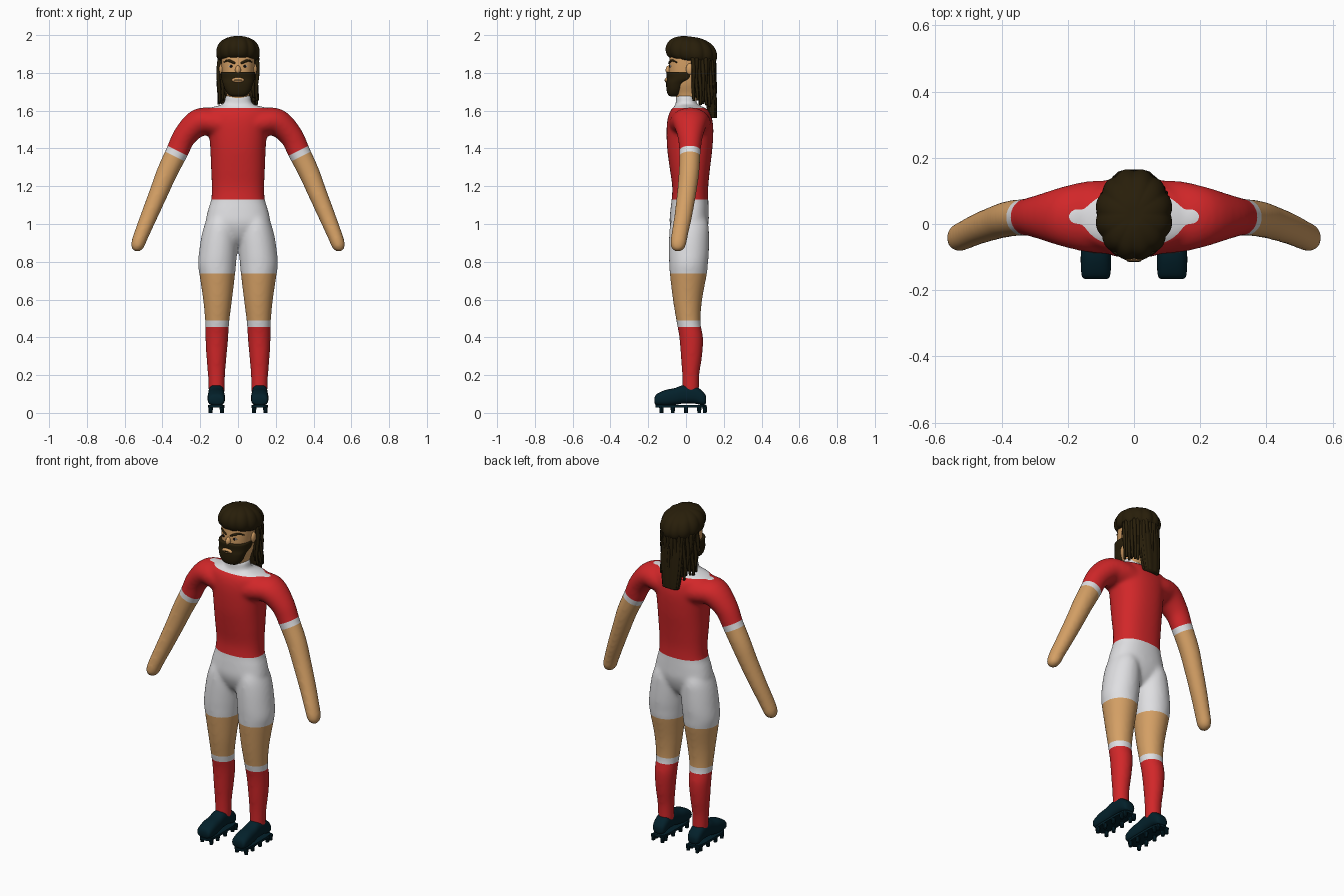
import bpy, bmesh
from math import sin, cos, pi
from mathutils import Vector

cube = bpy.data.objects.get("Cube")
if cube:
    bpy.data.objects.remove(cube, do_unlink=True)


def material(name, r, g, b):
    m = bpy.data.materials.new(name)
    m.use_nodes = True
    m.diffuse_color = (r, g, b, 1)
    node = m.node_tree.nodes["Principled BSDF"]
    node.inputs["Base Color"].default_value = (r, g, b, 1)
    node.inputs["Roughness"].default_value = 0.8
    return m


RED = material("shirt red", 0.64, 0.02, 0.022)
WHITE = material("kit white", 0.74, 0.74, 0.76)
SKIN = material("skin", 0.66, 0.35, 0.13)
HAIR = material("dark brown hair", 0.021, 0.013, 0.003)
NAVY = material("boot navy", 0.001, 0.015, 0.024)
EYE = material("eye black", 0.006, 0.004, 0.003)


# Loft helpers
def flow(rows, k=4):
    """Catmull-Rom interpolation through rows of numbers."""
    out = []
    for i in range(len(rows) - 1):
        a, b, c, d = (rows[max(0, min(len(rows) - 1, i + j))] for j in (-1, 0, 1, 2))
        for s in range(k):
            t = s / k
            out.append([q + 0.5 * t * (r - p + t * (2 * p - 5 * q + 4 * r - e + t * (3 * (q - r) + e - p)))
                        for p, q, r, e in zip(a, b, c, d)])
    return out + [list(rows[-1])]


def loft(bm, rings, n=24, p=2.0, ripple=0.0):
    """Skin a row of rings, each a centre and two half-axis vectors."""
    def power(x):
        return (1 if x > 0 else -1) * abs(x) ** (2 / p)
    loops = []
    for c, u, v in rings:
        loop = []
        for i in range(n):
            a = 2 * pi * i / n
            f = 1 + ripple * (abs(sin(6 * a)) - 0.6)
            loop.append(bm.verts.new(c + f * (u * power(cos(a)) + v * power(sin(a)))))
        loops.append(loop)
    faces = [bm.faces.new(loops[0][::-1]), bm.faces.new(loops[-1])]
    for lo, hi in zip(loops, loops[1:]):
        for i in range(n):
            j = (i + 1) % n
            faces.append(bm.faces.new((lo[i], lo[j], hi[j], hi[i])))
    bmesh.ops.recalc_face_normals(bm, faces=faces)


def stack(rows, cx=0, tilt=0):
    """Rings stacked upward: z, half width, front y, back y, optional x."""
    out = []
    for z, hx, y0, y1, *x in rows:
        h = (y1 - y0) / 2
        out.append((Vector((cx * x[0] if x else cx, (y0 + y1) / 2, z)),
                    Vector((hx, 0, 0)), Vector((0, h, -tilt * h))))
    return out


def tube(rows):
    """Rings along a path: x, y, z, in-plane radius, depth radius."""
    pts = [Vector(r[:3]) for r in rows]
    out = []
    for i, r in enumerate(rows):
        t = pts[min(i + 1, len(pts) - 1)] - pts[max(i - 1, 0)]
        u = t.cross(Vector((0, 1, 0))).normalized()
        out.append((pts[i], u * r[3], Vector((0, r[4], 0))))
    return out


def finish(name, bm, mat, smooth=True):
    me = bpy.data.meshes.new(name)
    bm.to_mesh(me)
    bm.free()
    me.materials.append(mat)
    for f in me.polygons:
        f.use_smooth = smooth
    ob = bpy.data.objects.new(name, me)
    bpy.context.scene.collection.objects.link(ob)
    return ob


def part(name, rings, mat, smooth=True, **kw):
    bm = bmesh.new()
    loft(bm, rings, **kw)
    return finish(name, bm, mat, smooth)


def ball(name, c, size, mat):
    bm = bmesh.new()
    bmesh.ops.create_uvsphere(bm, u_segments=16, v_segments=10, radius=1)
    for v in bm.verts:
        v.co = Vector(c) + v.co * Vector(size)
    return finish(name, bm, mat)


# Body: torso, legs and arms fused into one smooth skin
bm = bmesh.new()
torso = [(0.89, .05, -.02, .06), (.93, .1, -.06, .095), (1.0, .167, -.086, .119), (1.07, .16, -.083, .12),
         (1.13, .142, -.076, .118), (1.2, .139, -.073, .118), (1.3, .143, -.087, .128),
         (1.4, .147, -.1, .14), (1.5, .156, -.103, .145), (1.56, .168, -.097, .138),
         (1.598, .17, -.084, .122), (1.615, .15, -.07, .1), (1.628, .1, -.057, .07),
         (1.64, .074, -.054, .056), (1.682, .07, -.053, .053)]
loft(bm, stack(flow(torso)), n=40, p=2.3)
leg = [(.1, .043, -.02, .07, .113), (.2, .046, -.021, .071, .114), (.3, .054, -.028, .086, .114),
       (.4, .061, -.036, .091, .112), (.48, .064, -.05, .077, .11), (.6, .077, -.07, .086, .108),
       (.735, .095, -.086, .111, .11), (.785, .101, -.089, .116, .111), (.84, .101, -.091, .121, .107),
       (.93, .096, -.09, .122, .099), (1.0, .083, -.084, .118, .093), (1.07, .06, -.06, .09, .085)]
arm = [(.05, .02, 1.52, .09, .112), (.14, .022, 1.54, .075, .108), (.21, .022, 1.536, .073, .092),
       (.282, .022, 1.466, .063, .068), (.322, .021, 1.383, .06, .057), (.375, .016, 1.275, .056, .055),
       (.416, .005, 1.175, .051, .052), (.472, -.015, 1.04, .045, .048), (.513, -.034, .94, .04, .045),
       (.531, -.041, .89, .037, .042), (.538, -.043, .865, .027, .03), (.54, -.044, .854, .01, .012)]
for side in (1, -1):
    loft(bm, stack(flow(leg), side), n=32)
    loft(bm, tube([[side * r[0]] + r[1:] for r in flow(arm)]), n=32)
body = finish("body_and_kit", bm, RED)
remesh = body.modifiers.new("fuse", 'REMESH')
remesh.mode = 'VOXEL'
remesh.voxel_size = 0.008
soften = body.modifiers.new("soften", 'SMOOTH')
soften.iterations = 22
graph = bpy.context.evaluated_depsgraph_get()
fused = bpy.data.meshes.new_from_object(body.evaluated_get(graph))
body.modifiers.clear()
body.data = fused
fused.materials.append(WHITE)
fused.materials.append(SKIN)

# Kit colours: cut clean hems, then colour faces between them
SHORTS, KNEE, SOCK, BAND, CUFF, HAND = 1.13, .738, .49, .455, -1.091, -1.058
bm = bmesh.new()
bm.from_mesh(fused)
collar = max(v.co.z for v in bm.verts if .195 < abs(v.co.x) < .208)
cuts = [((0, 0, z), (0, 0, 1)) for z in (collar, SHORTS, KNEE, SOCK, BAND)]
for side in (1, -1):
    n = Vector((.45 * side, 0, -.89))
    cuts += [(n * d / n.length_squared, n) for d in (CUFF, HAND)]
for co, no in cuts:
    bmesh.ops.bisect_plane(bm, geom=bm.verts[:] + bm.edges[:] + bm.faces[:],
                           dist=1e-5, plane_co=co, plane_no=no)
for f in bm.faces:
    c = f.calc_center_median()
    d = .45 * abs(c.x) - .89 * c.z
    f.smooth = True
    if abs(c.x) > .225 and c.z > .8:
        f.material_index = 2 if d > HAND else 1 if d > CUFF else 0
    elif c.z > SHORTS:
        f.material_index = 1 if c.z > collar else 0
    else:
        f.material_index = 1 if c.z > KNEE else 2 if c.z > SOCK else 1 if c.z > BAND else 0
bm.to_mesh(fused)
bm.free()

# Head and beard
head = [(1.64, .058, -.045, .05), (1.69, .062, -.058, .07), (1.74, .076, -.084, .09),
        (1.8, .084, -.09, .11), (1.87, .088, -.088, .12), (1.93, .083, -.08, .12), (1.965, .05, -.04, .08)]
part("head", stack(flow(head)), SKIN, n=40, p=2.4)
beard = [(1.676, .03, -.082, -.04), (1.684, .05, -.095, -.03), (1.71, .068, -.103, -.015),
         (1.745, .08, -.105, .005), (1.77, .088, -.102, .055), (1.8, .09, -.104, .062), (1.806, .086, -.1, .058)]
part("beard", stack(flow(beard)), HAIR, n=40, p=2.4)


# Face details sit on the front of the head
def face_y(x):
    return .016 - .104 * (1 - abs(x / .088) ** 2.4) ** (1 / 2.4)


ball("nose", (0, -.09, 1.815), (.015, .018, .024), SKIN)
ball("lips", (0, -.101, 1.762), (.034, .012, .014), SKIN)
ball("mouth_line", (0, -.112, 1.762), (.022, .003, .0035), HAIR)
for side, word in ((1, "left"), (-1, "right")):
    ball(word + "_eye_white", (side * .037, face_y(.037), 1.835), (.013, .004, .006), WHITE)
    ball(word + "_pupil", (side * .036, face_y(.036) - .003, 1.835), (.008, .004, .007), EYE)
    brow = [(side * x, face_y(x), z, r, .007) for x, z, r in
            ((.014, 1.85, .005), (.035, 1.86, .007), (.055, 1.866, .006), (.076, 1.855, .003))]
    part(word + "_brow", tube(flow(brow)), HAIR, n=10)
    ball(word + "_ear", (side * .088, .02, 1.82), (.012, .02, .03), SKIN)

# Hair: ridged cap, hanging locks and a thick tail
cap = [(z, .115 * r, .03 - .138 * r, .03 + .135 * r) for z, r in
       ((1.862, .6), (1.866, .84), (1.882, .96), (1.908, 1), (1.936, .95), (1.962, .81),
        (1.98, .58), (1.99, .3), (1.991, .04))]
part("hair_cap", stack(flow(cap), tilt=.13), HAIR, n=96, ripple=.06)
bm = bmesh.new()
COUNT = 21
for layer, (wide, deep, drop) in enumerate(((.098, .112, 0), (.082, .09, .02))):
    for i in range(COUNT):
        a = pi * (i + layer / 2) / (COUNT - 1 + layer)
        x, y = wide * cos(a), .036 + deep * sin(a)
        low = 1.652 - .035 * sin(a) + drop + .012 * sin(i * 2.4)
        lock = []
        for k in range(6):
            t = k / 5
            wave = .005 * sin(6 * t + i * 1.7)
            lock.append((x * (1 + .04 * t) + wave, y + wave * .6 + .006 * t, 1.88 + (low - 1.88) * t,
                         .012 - .005 * t, .012 - .005 * t))
        loft(bm, tube(flow(lock, 3)), n=8)
finish("hanging_locks", bm, HAIR)
tail = [(1.87, .06, .07, .145), (1.78, .068, .09, .155), (1.68, .064, .1, .162),
        (1.6, .056, .112, .165), (1.56, .05, .122, .164)]
part("hair_tail", stack(flow(tail)), HAIR, n=96, p=2.6, ripple=.08)

# Boots: upper, sole plate and studs
upper = [(-.166, .034, .05, .082), (-.155, .043, .04, .1), (-.11, .046, .036, .121),
         (-.06, .044, .042, .131), (-.015, .042, .05, .147), (.04, .042, .05, .146),
         (.08, .04, .042, .122), (.1, .033, .044, .1), (.107, .02, .055, .085)]
for side, word in ((1, "left"), (-1, "right")):
    cx = side * .115
    shell = [(Vector((cx, y, (a + b) / 2)), Vector((w, 0, 0)), Vector((0, 0, (b - a) / 2)))
             for y, w, a, b in flow(upper)]
    part(word + "_boot", shell, NAVY, n=28, p=2.6)
    part(word + "_sole", stack([(.028, .043, -.162, .108), (.041, .043, -.162, .108)], cx),
         NAVY, False, n=32, p=4)
    bm = bmesh.new()
    for y in (-.13, -.07, 0, .07, .1):
        for dx in (-.03, .03):
            loft(bm, stack([(0, .01, y - .01, y + .01), (.034, .013, y - .013, y + .013)], cx + dx), n=10)
    finish(word + "_studs", bm, NAVY, False)
